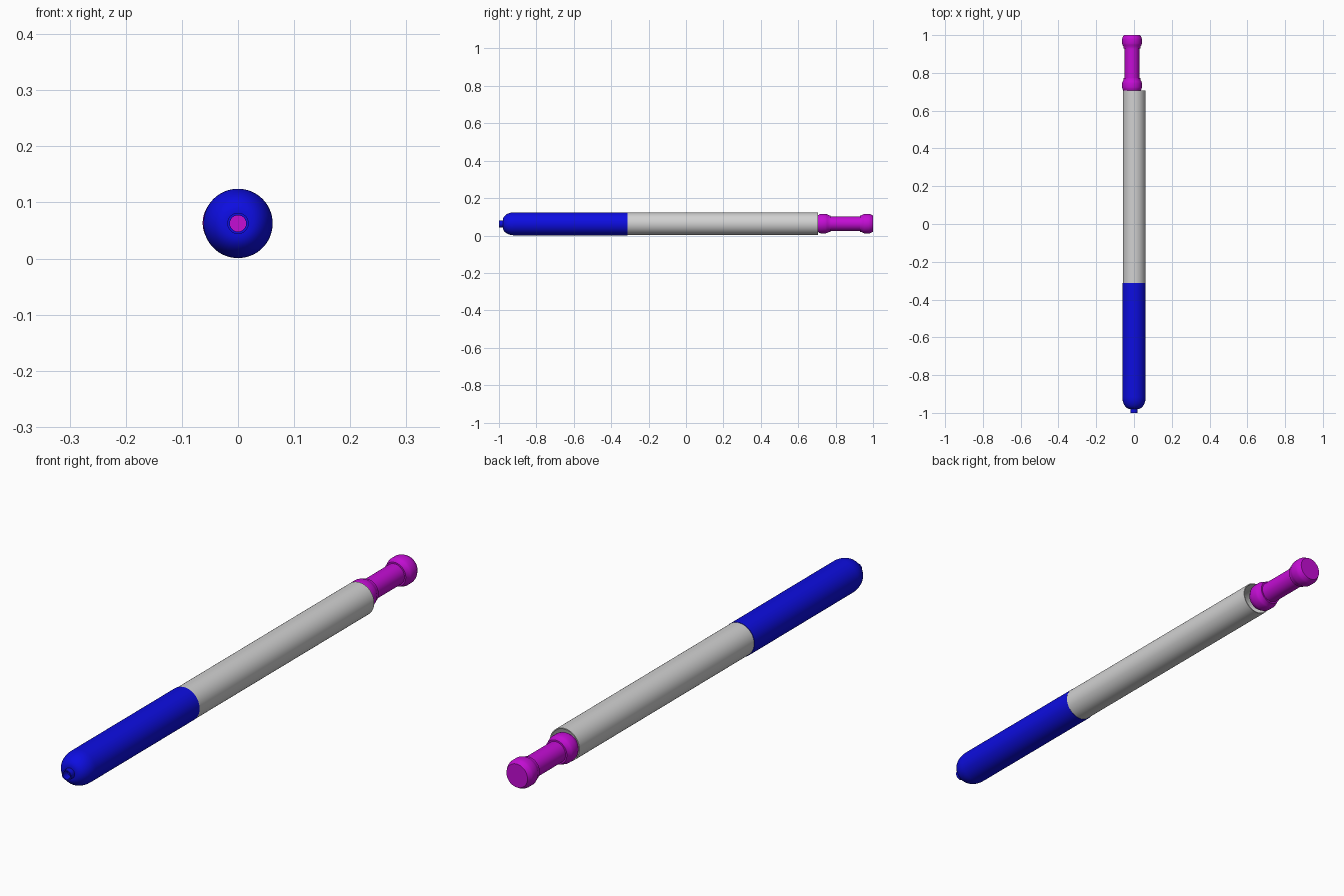
import bpy, bmesh, math

if "Cube" in bpy.data.objects:
    bpy.data.objects.remove(bpy.data.objects["Cube"])

SEG = 64
CZ = 0.0625  # height of the main axis


def material(name, rgb):
    m = bpy.data.materials.new(name)
    m.diffuse_color = (*rgb, 1)
    m.use_nodes = True
    m.node_tree.nodes["Principled BSDF"].inputs["Base Color"].default_value = m.diffuse_color
    return m


blue = material("blue", (0.004, 0.004, 0.75))
grey = material("light grey", (0.64, 0.64, 0.64))
magenta = material("magenta", (0.55, 0.004, 0.66))


def lathe(name, profile, mat, x=0.0, z=CZ, closed=False):
    """Revolve (y, radius) points around the y axis; cap the ends unless closed."""
    bm = bmesh.new()
    rings = []
    for y, r in profile:
        rings.append([bm.verts.new((r * math.cos(a), y, r * math.sin(a)))
                      for a in (2 * math.pi * i / SEG for i in range(SEG))])
    pairs = list(zip(rings, rings[1:]))
    if closed:
        pairs.append((rings[-1], rings[0]))
    else:
        bm.faces.new(rings[0])
        bm.faces.new(rings[-1])
    for a, b in pairs:
        for i in range(SEG):
            j = (i + 1) % SEG
            bm.faces.new((a[i], a[j], b[j], b[i]))
    bmesh.ops.recalc_face_normals(bm, faces=bm.faces)
    me = bpy.data.meshes.new(name)
    bm.to_mesh(me)
    bm.free()
    me.materials.append(mat)
    ob = bpy.data.objects.new(name, me)
    ob.location = (x, 0, z)
    bpy.context.collection.objects.link(ob)
    bpy.ops.object.select_all(action='DESELECT')
    ob.select_set(True)
    bpy.context.view_layer.objects.active = ob
    bpy.ops.object.shade_smooth_by_angle(angle=math.radians(30))
    return ob


# Hollow barrel, open at the back
lathe("barrel", [(-0.33, 0.0605), (0.706, 0.0605), (0.706, 0.0565), (-0.33, 0.0565)],
      grey, x=0.001, closed=True)


def dome(r_side, r_end, y_side, y_end, n=10):
    """Rounded shoulder from the side wall to the flat end."""
    return [(y_side + (y_end - y_side) * math.sin(t),
             r_end + (r_side - r_end) * math.cos(t))
            for t in (math.pi / 2 * i / n for i in range(n + 1))]


# Hollow rounded cap with an open nozzle
outer = [(-0.312, 0.0618)] + dome(0.0618, 0.022, -0.915, -0.979) + [(-0.979, 0.019), (-1.0, 0.019)]
inner = [(-1.0, 0.0145), (-0.972, 0.0145)] + dome(0.0575, 0.022, -0.915, -0.972)[::-1] + [(-0.312, 0.0575)]
lathe("cap", outer + inner, blue, closed=True)

# Plunger, slightly off the axis, with a collar at each end
collar = [(0.0, 0.043), (0.014, 0.051), (0.022, 0.0525), (0.044, 0.0525),
          (0.052, 0.050), (0.061, 0.045), (0.070, 0.044), (0.070, 0.0385)]
plunger = [(0.702 + d, r) for d, r in collar] + [(1.0 - d, r) for d, r in reversed(collar)]
lathe("plunger", plunger, magenta, x=-0.0105, z=0.0635)
